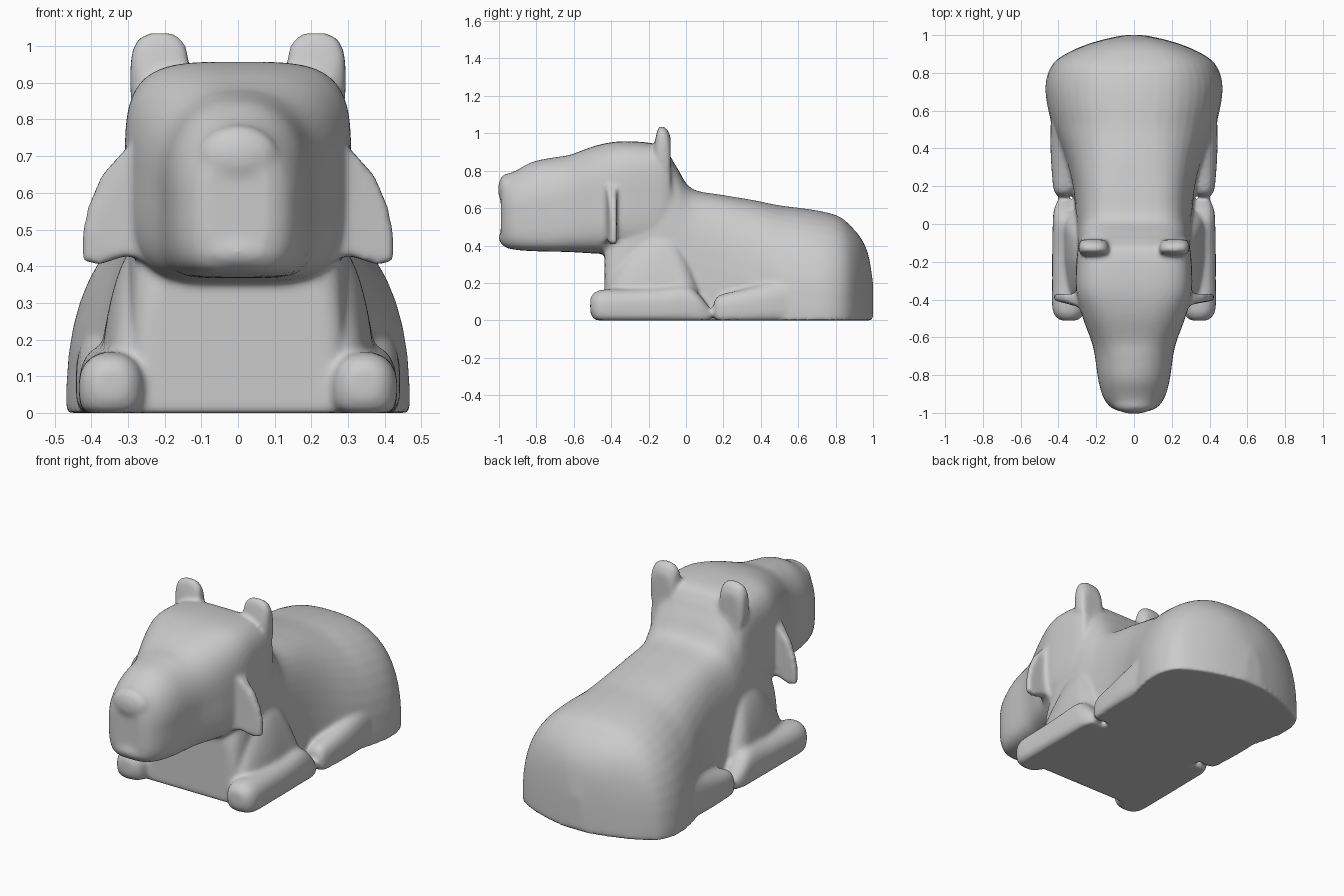
import bpy, bmesh, math
from mathutils import Matrix

if "Cube" in bpy.data.objects:
    bpy.data.objects.remove(bpy.data.objects["Cube"])

bm = bmesh.new()


def power(v, p):
    return math.copysign(abs(v) ** p, v)


def resample(rows, steps=4):
    """Catmull-Rom interpolation of section rows."""
    out = []
    for i in range(len(rows) - 1):
        a, b = rows[max(i - 1, 0)], rows[i]
        c, d = rows[i + 1], rows[min(i + 2, len(rows) - 1)]
        for s in range(steps):
            t = s / steps
            out.append([q + .5 * t * (r - p + t * (2*p - 5*q + 4*r - u + t * (3*(q - r) + u - p)))
                        for p, q, r, u in zip(a, b, c, d)])
    return out + [list(rows[-1])]


def loft(rows, side=1, sides=48):
    """Rows: y, bottom, top, centre x, half width, top squareness, bottom squareness."""
    rings = []
    for y, z0, z1, cx, w, nt, nb in resample(rows):
        ring = []
        for i in range(sides):
            a = 2 * math.pi * (i + .5) / sides
            n = nt if math.sin(a) > 0 else nb
            x = cx + w * power(math.cos(a), 2 / n)
            z = (z0 + z1) / 2 + (z1 - z0) / 2 * power(math.sin(a), 2 / n)
            ring.append(bm.verts.new((side * x, y, max(z, 0))))
        rings.append(ring)
    faces = [bm.faces.new((r[i], r[(i + 1) % sides], q[(i + 1) % sides], q[i]))
             for r, q in zip(rings, rings[1:]) for i in range(sides)]
    faces += [bm.faces.new(rings[0]), bm.faces.new(rings[-1])]
    bmesh.ops.recalc_face_normals(bm, faces=faces)


def ball(centre, radii):
    m = Matrix.Translation(centre) @ Matrix.Diagonal((*radii, 1))
    bmesh.ops.create_uvsphere(bm, u_segments=24, v_segments=16, radius=1, matrix=m)


def dome(y, top, w, n):
    return (y, -top, top, 0, w, n, n)


# Torso: chest, hump behind the head, back and broad haunches
loft([dome(-.435, .42, .25, 4), dome(-.40, .5, .29, 4), dome(-.25, .85, .30, 4),
      dome(-.12, .91, .304, 4), dome(-.05, .82, .304, 4), dome(.03, .705, .308, 4),
      dome(.2, .67, .325, 3.6), dome(.35, .645, .365, 3), dome(.5, .615, .425, 2.55),
      dome(.62, .6, .458, 2.5), dome(.73, .582, .469, 2.5), dome(.82, .555, .447, 2.55),
      dome(.88, .505, .395, 2.7), dome(.935, .44, .29, 2.8), dome(.975, .35, .17, 2.8),
      dome(1.0, .2, .05, 2.5)])

# Head and muzzle
loft([(-.99, .42, .74, 0, .085, 2.3, 3.5), (-.965, .39, .775, 0, .13, 2.2, 4),
      (-.91, .377, .80, 0, .166, 2.2, 4.5), (-.82, .37, .848, 0, .19, 2.2, 5),
      (-.7, .367, .872, 0, .207, 2.3, 5), (-.62, .365, .885, 0, .226, 2.6, 4.5),
      (-.48, .357, .935, 0, .277, 3.1, 4.2), (-.35, .355, .957, 0, .307, 3.8, 4),
      (-.2, .36, .95, 0, .305, 4, 4), (-.12, .4, .925, 0, .295, 4, 4),
      (-.08, .45, .86, 0, .28, 4, 4)])
# Nose and lower lip
ball((0, -.955, .70), (.11, .05, .085))
ball((0, -.955, .44), (.115, .046, .045))

for s in (1, -1):
    # Nostril rim
    ball((s * .035, -.985, .675), (.028, .014, .02))
    # Front leg lying forward
    loft([(-.512, .04, .12, .345, .04, 2.1, 2.2), (-.49, .005, .148, .345, .07, 2.2, 3),
          (-.44, -.01, .165, .345, .088, 2.2, 3.5), (-.3, -.01, .168, .343, .09, 2.3, 4),
          (-.15, -.01, .175, .343, .09, 2.3, 4), (0, -.01, .185, .35, .08, 2.3, 4),
          (.07, -.01, .14, .36, .065, 2.3, 4), (.125, -.01, .07, .365, .04, 2.3, 3)], s)
    # Shoulder sloping down to the leg
    loft([(-.41, -.2, .2, .26, .08, 2, 2), (-.34, -.33, .33, .25, .11, 2, 2),
          (-.2, -.46, .46, .25, .125, 2, 2), (-.08, -.46, .46, .25, .13, 2, 2),
          (0, -.34, .34, .26, .13, 2, 2), (.06, -.2, .2, .27, .11, 2, 2)], s)
    # Hind foot merging into the haunch
    loft([(.15, .015, .1, .37, .035, 2.3, 3), (.18, -.01, .135, .37, .055, 2.3, 4),
          (.3, -.01, .165, .367, .07, 2.3, 4), (.42, -.01, .2, .367, .075, 2.2, 4),
          (.57, -.01, .25, .36, .08, 2.2, 4)], s)
    # Ear
    loft([(-.168, .84, .95, .21, .06, 2.8, 3), (-.145, .8, 1.033, .212, .08, 3, 3),
          (-.105, .77, 1.026, .215, .078, 3, 3), (-.082, .74, .98, .215, .062, 2.8, 3)], s)
    # Flared cheek, thick at the root and thin at the rim
    outline = [(.2, .77), (.25, .76), (.31, .715), (.37, .65), (.41, .56), (.425, .48),
               (.425, .41), (.375, .405), (.3, .43), (.25, .41), (.2, .4)]
    front = [bm.verts.new((s * x, -.405 - 1.5 * (.425 - x) ** 2, z)) for x, z in outline]
    back = [bm.verts.new((s * x, -.37, z)) for x, z in outline]
    n = len(outline)
    faces = [bm.faces.new(front), bm.faces.new(back)]
    faces += [bm.faces.new((front[i], front[(i + 1) % n], back[(i + 1) % n], back[i]))
              for i in range(n)]
    bmesh.ops.recalc_face_normals(bm, faces=faces)

mesh = bpy.data.meshes.new("lying_animal")
bm.to_mesh(mesh)
bm.free()
animal = bpy.data.objects.new("lying_animal", mesh)
bpy.context.collection.objects.link(animal)

# Fuse the parts into one soft skin
fuse = animal.modifiers.new("fuse", 'REMESH')
fuse.mode = 'VOXEL'
fuse.voxel_size = .011
fuse.use_smooth_shade = True
soften = animal.modifiers.new("soften", 'SMOOTH')
soften.factor = .5
soften.iterations = 10
